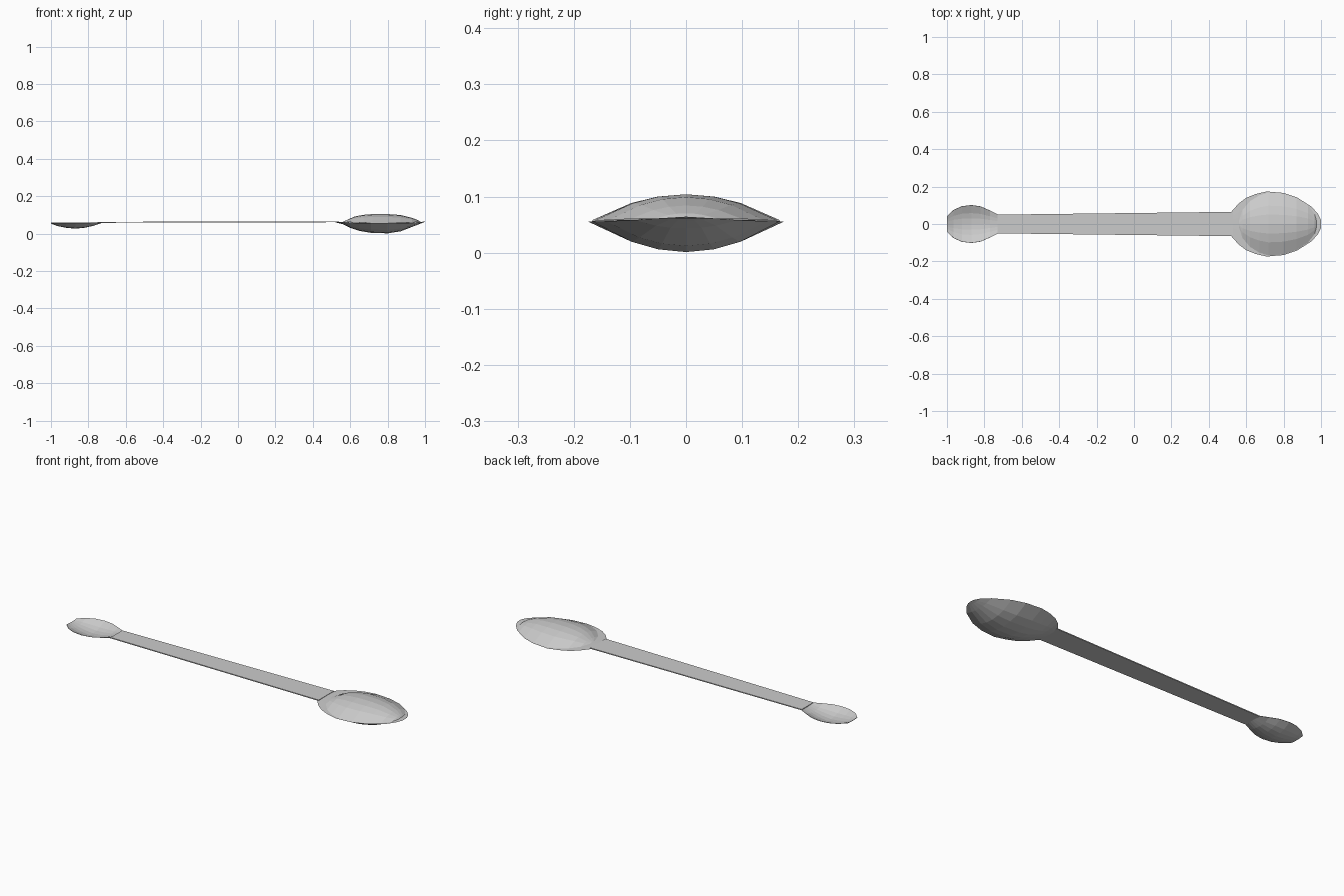
import bpy
import bmesh

cube = bpy.data.objects.get("Cube")
if cube:
    bpy.data.objects.remove(cube, do_unlink=True)

grey = bpy.data.materials.new("light_grey")
grey.use_nodes = True
colour = (0.6, 0.6, 0.6, 1)
grey.diffuse_color = colour
grey.node_tree.nodes["Principled BSDF"].inputs["Base Color"].default_value = colour

# Positions across the width, as fractions of the half width
ACROSS = (-1, -0.58, -0.3, 0, 0.3, 0.58, 1)


def make_object(name, bm):
    bmesh.ops.recalc_face_normals(bm, faces=bm.faces)
    mesh = bpy.data.meshes.new(name)
    bm.to_mesh(mesh)
    bm.free()
    mesh.materials.append(grey)
    obj = bpy.data.objects.new(name, mesh)
    bpy.context.collection.objects.link(obj)
    return obj


def add_sheet(bm, stations):
    """Loft rows of (x, half width, edge z, middle z) as a curved sheet."""
    rows = [[bm.verts.new((x, t * w, edge + (mid - edge) * (1 - t * t)))
             for t in ACROSS] for x, w, edge, mid in stations]
    for a, b in zip(rows, rows[1:]):
        for i in range(len(ACROSS) - 1):
            bm.faces.new((a[i], a[i + 1], b[i + 1], b[i]))


# Large bowl: rounded underside closed by a flat rim
LARGE = [(0.52, 0.065, 0.062, 0.06), (0.56, 0.11, 0.06, 0.05),
         (0.60, 0.14, 0.058, 0.031), (0.65, 0.16, 0.057, 0.014),
         (0.71, 0.174, 0.055, 0.004), (0.80, 0.166, 0.055, 0.001),
         (0.87, 0.143, 0.056, 0.012), (0.95, 0.092, 0.058, 0.043),
         (0.985, 0.052, 0.061, 0.057), (1.0, 0.02, 0.062, 0.062)]
bm = bmesh.new()
add_sheet(bm, LARGE)
add_sheet(bm, [(x, w, z, z + 0.002) for x, w, z, _ in LARGE])
bmesh.ops.remove_doubles(bm, verts=bm.verts, dist=0.0005)
make_object("large_bowl", bm)

# Rounded heap filling the large bowl
bm = bmesh.new()
add_sheet(bm, [(0.562, 0.02, 0.062, 0.064), (0.58, 0.075, 0.061, 0.071),
               (0.62, 0.122, 0.06, 0.09), (0.67, 0.153, 0.058, 0.1),
               (0.72, 0.169, 0.057, 0.104), (0.80, 0.163, 0.057, 0.104),
               (0.87, 0.138, 0.058, 0.099), (0.93, 0.1, 0.06, 0.084),
               (0.965, 0.055, 0.061, 0.07), (0.975, 0.02, 0.062, 0.063)])
heap = make_object("heap", bm)
for poly in heap.data.polygons:
    if poly.normal.z < 0:
        poly.flip()

# Small open bowl, a thin hollow shell
bm = bmesh.new()
add_sheet(bm, [(-1.0, 0.042, 0.057, 0.054), (-0.965, 0.075, 0.057, 0.041),
               (-0.92, 0.095, 0.057, 0.032), (-0.87, 0.101, 0.057, 0.027),
               (-0.82, 0.094, 0.058, 0.032), (-0.77, 0.072, 0.059, 0.043),
               (-0.725, 0.05, 0.06, 0.059)])
small = make_object("small_bowl", bm)
shell = small.modifiers.new("thickness", 'SOLIDIFY')
shell.thickness = 0.002
shell.offset = 0

# Thin tapered handle between the bowls
bm = bmesh.new()
bmesh.ops.create_cube(bm, size=1)
for v in bm.verts:
    right = v.co.x > 0
    v.co.x = 0.53 if right else -0.73
    v.co.y *= 0.13 if right else 0.1
    v.co.z = (0.063 if right else 0.06) + v.co.z * 0.005
make_object("handle", bm)
